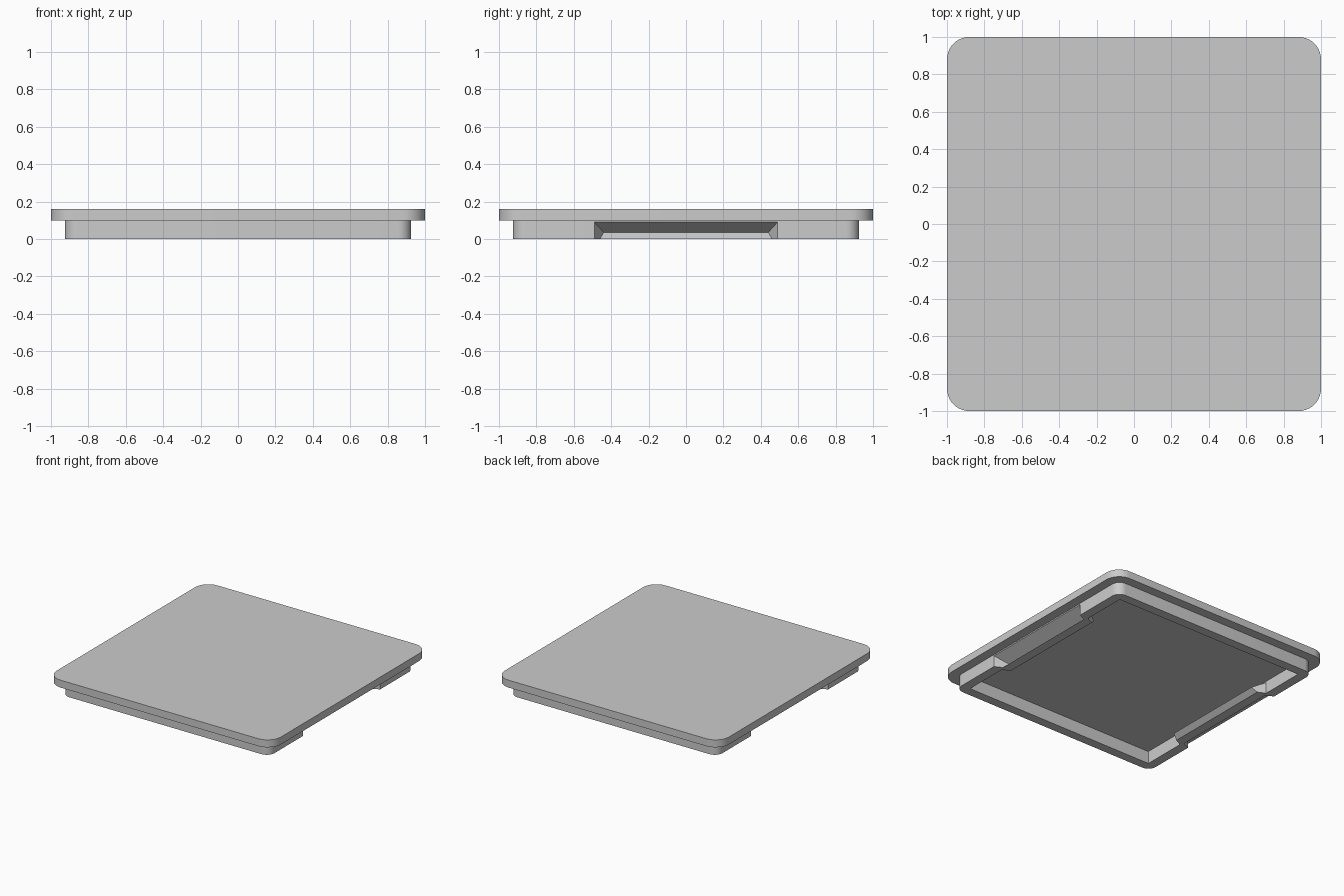
import bpy
import bmesh
from math import cos, sin, pi, radians

default = bpy.data.objects.get("Cube")
if default:
    bpy.data.objects.remove(default, do_unlink=True)

grey = bpy.data.materials.new("light_grey")
grey.use_nodes = True
grey_value = (0.6, 0.6, 0.6, 1)
grey.diffuse_color = grey_value
grey.node_tree.nodes["Principled BSDF"].inputs["Base Color"].default_value = grey_value

GRIP = 0.49      # half width of each finger grip
STEPS = 10       # segments per rounded corner


def outline(half, radius, dent=None):
    """Rounded square, optionally dented inward on the left and right sides."""
    points = []
    for quarter in range(4):
        # each side's grip comes before the corner that ends the side
        if dent is not None and quarter in (0, 2):
            s = 1 if quarter == 0 else -1
            narrow = GRIP - dent / 2
            side = [(half, -GRIP), (half - dent, -narrow), (half - dent, narrow), (half, GRIP)]
            points += [(s * x, s * y) for x, y in side]
        start = quarter * pi / 2
        mid = start + pi / 4
        cx = (half - radius) * (1 if cos(mid) > 0 else -1)
        cy = (half - radius) * (1 if sin(mid) > 0 else -1)
        for i in range(STEPS + 1):
            a = start + i / STEPS * pi / 2
            points.append((cx + radius * cos(a), cy + radius * sin(a)))
    return points


def loft(name, sections, ring=False):
    """Join matching outlines; a ring closes on itself, otherwise ends are capped."""
    bm = bmesh.new()
    loops = [[bm.verts.new((x, y, z)) for x, y in pts] for pts, z in sections]
    n = len(loops[0])
    pairs = list(zip(loops, loops[1:]))
    if ring:
        pairs.append((loops[-1], loops[0]))
    else:
        bm.faces.new(loops[0])
        bm.faces.new(loops[-1])
    for a, b in pairs:
        for i in range(n):
            j = (i + 1) % n
            bm.faces.new((a[i], a[j], b[j], b[i]))
    bmesh.ops.remove_doubles(bm, verts=bm.verts, dist=0.0001)
    bmesh.ops.recalc_face_normals(bm, faces=bm.faces)
    mesh = bpy.data.meshes.new(name)
    bm.to_mesh(mesh)
    bm.free()
    mesh.materials.append(grey)
    obj = bpy.data.objects.new(name, mesh)
    bpy.context.collection.objects.link(obj)
    bpy.ops.object.select_all(action="DESELECT")
    obj.select_set(True)
    bpy.context.view_layer.objects.active = obj
    bpy.ops.object.shade_smooth_by_angle(angle=radians(20))
    return obj


# Flat top plate
plate = outline(1.0, 0.12)
loft("lid_plate", [(plate, 0.10), (plate, 0.16)])

# Hollow rim, creased inward on two sides as finger grips
levels = [(0.10, 0), (0.09, 0), (0.035, 0.10), (0, 0.06)]
outer = [(outline(0.925, 0.07, dent), z) for z, dent in levels]
inner = [(outline(0.85, 0, dent), z) for z, dent in reversed(levels)]
loft("lid_rim", outer + inner, ring=True)
